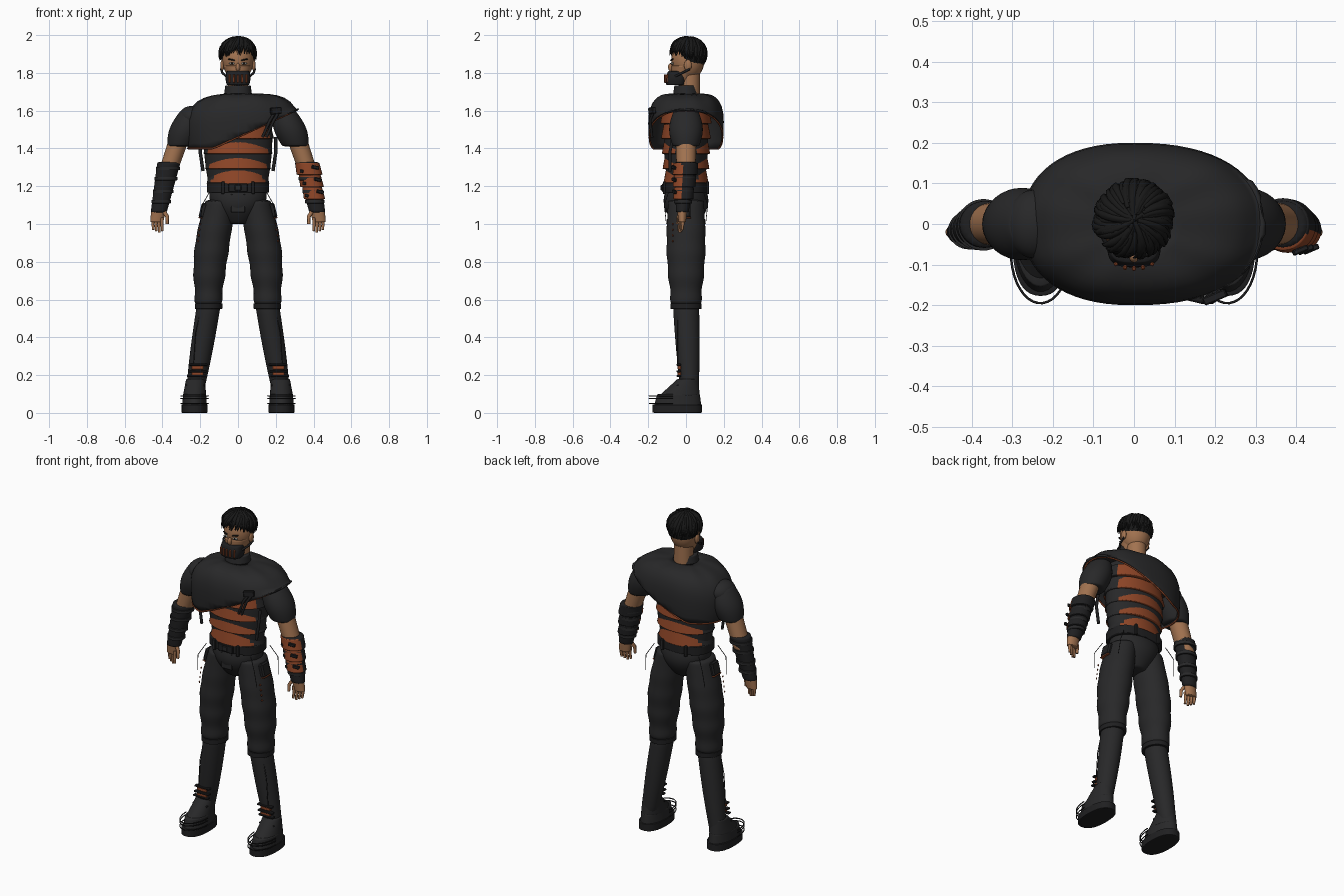
import bpy, bmesh, math, random
from mathutils import Vector

if "Cube" in bpy.data.objects:
    bpy.data.objects.remove(bpy.data.objects["Cube"])
random.seed(4)

def material(name, red, green, blue):
    made = bpy.data.materials.new(name)
    made.use_nodes = True
    made.diffuse_color = (red, green, blue, 1)
    made.node_tree.nodes["Principled BSDF"].inputs["Base Color"].default_value = (red, green, blue, 1)
    return made

CLOTH = material("charcoal cloth", .021, .021, .022)
LEATHER = material("dark leather", .014, .014, .015)
HAIR = material("black hair", .009, .009, .009)
RUST = material("rust armour", .27, .06, .02)
SKIN = material("tan skin", .36, .17, .08)
WHITE = material("eye white", .5, .5, .45)

def finish(name, bm, materials, rule=None, subsurf=0, smooth=True):
    bmesh.ops.recalc_face_normals(bm, faces=bm.faces)
    for face in bm.faces:
        face.smooth = smooth
        if rule and rule(face.calc_center_median()):
            face.material_index = 1
    mesh = bpy.data.meshes.new(name)
    bm.to_mesh(mesh)
    bm.free()
    ob = bpy.data.objects.new(name, mesh)
    bpy.context.collection.objects.link(ob)
    for mat in materials:
        mesh.materials.append(mat)
    if subsurf:
        modifier = ob.modifiers.new("Smooth", "SUBSURF")
        modifier.levels = modifier.render_levels = subsurf
    return ob

def ellipse(count, power):
    for i in range(count):
        angle = math.tau * i / count
        c, s = math.cos(angle), math.sin(angle)
        yield math.copysign(abs(c) ** (2 / power), c), math.copysign(abs(s) ** (2 / power), s)

def bridge(bm, rows):
    for upper, lower in zip(rows, rows[1:]):
        for i in range(len(upper)):
            bm.faces.new((upper[i - 1], upper[i], lower[i], lower[i - 1]))

def limb(name, start, end, size, end_size=None, mats=(CLOTH,), side=1, bulge=0, bow=0,
         wrinkle=0, power=2, segs=20, rule=None):
    """Capped tube of level oval rings running from start to end."""
    start, end = Vector(start), Vector(end)
    size, end_size = Vector(size), Vector(end_size or size)
    steps = 14 if wrinkle else 6
    bm, rows = bmesh.new(), []
    for t in [0, .03] + [k / steps for k in range(1, steps)] + [.97, 1]:
        center, radius = start.lerp(end, t), size.lerp(end_size, t)
        swell = bulge * math.sin(math.pi * t) + wrinkle * t * math.sin(steps * t * 2)
        x = center.x + bow * math.sin(math.pi * t)
        rows.append([bm.verts.new((side * x + u * (radius.x + swell), center.y + v * (radius.y + swell), center.z))
                     for u, v in ellipse(segs, power)])
    bridge(bm, rows)
    bm.faces.new(rows[0])
    bm.faces.new(rows[-1])
    return finish(name, bm, mats, rule, subsurf=1)

def box(name, location, size, mat, turn=(0, 0, 0), bevel=.003):
    bm = bmesh.new()
    bmesh.ops.create_cube(bm, size=1)
    bmesh.ops.scale(bm, vec=size, verts=bm.verts)
    ob = finish(name, bm, [mat], smooth=False)
    ob.location, ob.rotation_euler = location, turn
    ob.modifiers.new("Bevel", "BEVEL").width = bevel

def ball(name, location, size, mat):
    bm = bmesh.new()
    bmesh.ops.create_uvsphere(bm, u_segments=24, v_segments=16, radius=1)
    bmesh.ops.scale(bm, vec=size, verts=bm.verts)
    finish(name, bm, [mat]).location = location

def tubes(name, paths, radius, mat, taper=lambda t: 1, closed=False):
    curve = bpy.data.curves.new(name, "CURVE")
    curve.dimensions, curve.bevel_depth = "3D", radius
    curve.bevel_resolution, curve.use_fill_caps = 1, True
    for path in paths:
        spline = curve.splines.new("POLY")
        spline.points.add(len(path) - 1)
        spline.use_cyclic_u = closed
        for i, (point, place) in enumerate(zip(spline.points, path)):
            point.co = (*place, 1)
            point.radius = taper(i / (len(path) - 1))
    curve.materials.append(mat)
    bpy.context.collection.objects.link(bpy.data.objects.new(name, curve))

# Head, neck and face
ball("head", (0, .01, 1.87), (.083, .088, .11), SKIN)
limb("jaw", (0, 0, 1.84), (0, -.03, 1.74), (.078, .08), (.045, .045), [SKIN])
limb("neck", (0, .02, 1.65), (0, .02, 1.82), (.055, .055), mats=[SKIN])
limb("collar", (0, 0, 1.65), (0, 0, 1.735), (.08, .075), (.068, .062))
ball("nose", (0, -.08, 1.83), (.012, .015, .022), SKIN)
for s in (1, -1):
    ball("ear", (s * .083, .01, 1.84), (.01, .02, .03), SKIN)
    ball("eye", (s * .032, -.072, 1.85), (.015, .007, .006), WHITE)
    ball("iris", (s * .032, -.077, 1.85), (.006, .004, .006), HAIR)
    box("brow", (s * .034, -.075, 1.87), (.038, .01, .007), HAIR, (0, s * -.2, s * .3))
    tubes("mask_strap", [[(s * .06, -.06, 1.78), (s * .083, -.02, 1.8), (s * .09, .02, 1.82)]], .006, LEATHER)

# Breathing mask with slats
limb("mask", (0, -.05, 1.81), (0, -.055, 1.735), (.06, .045), (.06, .05), [LEATHER], bulge=.007, power=3)
for i in range(-2, 3):
    box("mask_slat", (i * .022, -.11 + .003 * i * i, 1.77), (.01, .012, .045), RUST, (0, 0, i * .2))

# Hair cap and combed locks
ball("hair_cap", (0, .022, 1.895), (.088, .086, .092), HAIR)
locks = []
for i in range(130):
    around = i + random.random()
    end = 1.7 + .27 * math.sin(around) + random.uniform(-.2, .15)
    lift, swirl, start = random.uniform(.09, .1), random.uniform(.1, .5), random.uniform(0, .5)
    path = []
    for k in range(9):
        t = k / 8
        down, turn = start + (end - start) * t, around + swirl * (1 - t)
        ray = Vector((math.sin(down) * math.cos(turn), math.sin(down) * math.sin(turn), math.cos(down)))
        path.append(ray * lift + Vector((0, .01, 1.89)))
    locks.append(path)
tubes("hair_locks", locks, .011, HAIR, lambda t: .05 + min(.5 + t, 2 - 2 * t))

# Torso and overlapping armour bands, open at the flanks
limb("torso", (0, 0, 1.65), (0, 0, 1.17), (.17, .1), (.15, .09), bulge=.025)
for i in range(5):
    z, wide, deep = 1.61 - .08 * i, .2 - .008 * i, .137 - .004 * i
    limb("chest_band", (0, 0, z), (0, 0, z - .08), (wide - .02, deep - .015), (wide, deep),
         [CLOTH, RUST], segs=40, rule=lambda c: abs(c.y) > .06)

# Slanted shoulder cape
bm, rows, SEGS = bmesh.new(), [], 64
for k in range(12):
    angle = math.pi * k / 16
    spread = math.sin(angle) if k < 8 else .7 + .3 * math.sin(angle)
    drop = .15 * (1 - math.cos(angle)) ** 1.5
    row = []
    for i, (u, v) in enumerate(ellipse(SEGS, 2.3)):
        neck = Vector((u * .068, v * .06))
        spot = neck.lerp(Vector((u * (.32 if u > 0 else .275), v * .2)), spread)
        hem = max(1.4, 1.46 + .46 * spot.x)
        fold = .004 * spread * math.sin(9 * math.tau * i / SEGS)
        row.append(bm.verts.new((*spot, max(hem, 1.69 - drop + fold + .13 * min(0, spot.x + .07)))))
    rows.append(row)
bridge(bm, rows)
hem_path = [vert.co.copy() for vert in rows[-1]]
cape = finish("cape", bm, [CLOTH])
cape.modifiers.new("Thickness", "SOLIDIFY").thickness = .006
tubes("cape_trim", [hem_path], .005, RUST, closed=True)

# Harness on the chest
for x in (.2, .22):
    tubes("harness_strap", [[(x, -.17, 1.6), (x - .03, -.19, 1.55), (x - .07, -.18, 1.46)]], .008, LEATHER)
box("harness_buckle", (.2, -.18, 1.6), (.06, .02, .035), LEATHER, (0, -.1, .4))

# Belt and hips
limb("hips", (0, 0, 1.2), (0, 0, 1), (.15, .1), (.06, .06), bulge=.04)
limb("belt", (0, 0, 1.22), (0, 0, 1.165), (.167, .117), mats=[LEATHER], power=2.5)
box("belt_buckle", (0, -.12, 1.192), (.1, .014, .045), LEATHER)
box("buckle_plate", (0, -.13, 1.192), (.035, .008, .03), CLOTH)
box("fly_flap", (0, -.107, 1.11), (.075, .01, .1), CLOTH)

for s in (1, -1):
    for y in (-.115, .115):
        box("belt_loop", (s * .08, y, 1.192), (.018, .015, .066), CLOTH)
        tubes("hip_cord", [[(s * .15, y * .8, 1.17), (s * .19, y, 1.1), (s * .2, y * .9, 1)]], .002, LEATHER)
    box("hip_pouch", (s * .183, -.01, 1.07), (.036, .07, .08), LEATHER, (0, s * -.25, 0), .008)
    box("pouch_trim", (s * .19, -.01, 1.03), (.04, .072, .006), RUST, (0, s * -.25, 0))
    tubes("side_strap", [[(s * .2, -.07, 1.46), (s * .2, -.085, 1.38), (s * .185, -.085, 1.28)]], .009, LEATHER)

    # Baggy trouser legs gathered at the boot
    limb("trouser_leg", (.09, 0, 1.13), (.157, 0, .57), (.082, .095), (.066, .076),
         side=s, bulge=.018, bow=.018, wrinkle=.007)
    for k in range(4):
        box("trouser_stitch", (s * (.2 + .004 * k), -.07, 1 - .03 * k), (.012, .006, .012), RUST, (0, .6, s * .7))

    # Boots
    limb("boot_cuff", (.155, 0, .58), (.155, 0, .55), (.073, .083), mats=[LEATHER], side=s)
    limb("boot_shaft", (.155, 0, .57), (.23, .02, .1), (.064, .07), (.047, .047), side=s, bulge=.005)
    limb("instep", (.225, .01, .18), (.23, -.035, .09), (.05, .055), (.063, .11), side=s)
    limb("toe_box", (.23, -.04, .1), (.23, -.045, .02), (.062, .115), (.068, .13), side=s)
    limb("sole", (.23, -.046, .045), (.23, -.046, 0), (.07, .133), mats=[LEATHER], side=s, power=2.4)
    for z in (.05, .075, .09):
        arc = [(s * .23 + .073 * math.cos(k / 6), -.07 - .125 * math.sin(k / 6), z) for k in range(20)]
        tubes("toe_band", [arc], .003, LEATHER)
    for k, z in enumerate((.145, .195, .22, .255)):
        box("ankle_strap", (s * (.226 - .005 * k), -.038, z), (.1, .024, .011), LEATHER)
    for z in (.208, .24):
        box("ankle_plate", (s * .215, -.035, z), (.064, .02, .02), RUST)
    tubes("boot_cord", [[(s * .2, -.045, .54), (s * .225, -.045, .42), (s * .235, -.045, .26)]], .0025, LEATHER)

    # Arms
    limb("sleeve", (.245, 0, 1.6), (.305, 0, 1.41), (.06, .065), (.07, .07), side=s, bulge=.024)
    limb("upper_arm", (.295, 0, 1.5), (.38, 0, 1.25), (.056, .057), (.05, .05), [SKIN], s)
    wrist = Vector((.42, -.02, 1.06))
    elbow = Vector((.365, 0, 1.33))
    limb("gauntlet", elbow, wrist, (.063, .06), (.043, .034), [LEATHER], s)
    limb("palm", (.42, -.02, 1.08), (.43, -.02, 1.01), (.04, .028), (.035, .02), [SKIN], s)
    for t in (.1, .3, .55, .75):
        band = elbow.lerp(wrist, t)
        reach = .067 - .02 * t
        limb("gauntlet_strap", band, band - Vector((0, 0, .018)), (reach, reach - .005 * t), side=s)
    fingers = []
    for k in range(4):
        x, y = s * (.4 + .016 * k), -.035 + .006 * k
        fingers.append([(x, y, 1.035), (x + s * .003, y, 1), (x, y - .003, .955 + .007 * abs(k - 1))])
    tubes("fingers", fingers, .01, SKIN, lambda t: 1 - .3 * t)
    tubes("thumb", [[(s * .395, -.03, 1.07), (s * .375, -.04, 1.04), (s * .375, -.045, 1)]], .012, SKIN,
          lambda t: 1 - .3 * t)

# Puffed shoulder above the cape on the right
ball("shoulder_cap", (-.245, 0, 1.565), (.07, .085, .06), CLOTH)

# Armour guard on the left forearm
for t in (.02, .26, .5):
    upper, lower = elbow.lerp(wrist, t), elbow.lerp(wrist, t + .24)
    wide = .07 - .026 * t
    limb("forearm_guard", upper, lower, (wide - .005, wide - .005), (wide, wide - .003),
         [LEATHER, RUST], segs=32, rule=lambda c: c.y < -.02)
    box("guard_clasp", lower + Vector((.03, -wide + .01, .04)), (.04, .014, .018), LEATHER, (0, .2, .4))
    box("guard_stud", lower + Vector((-.04, -wide + .02, .02)), (.022, .014, .016), LEATHER, (0, .2, -.5))
